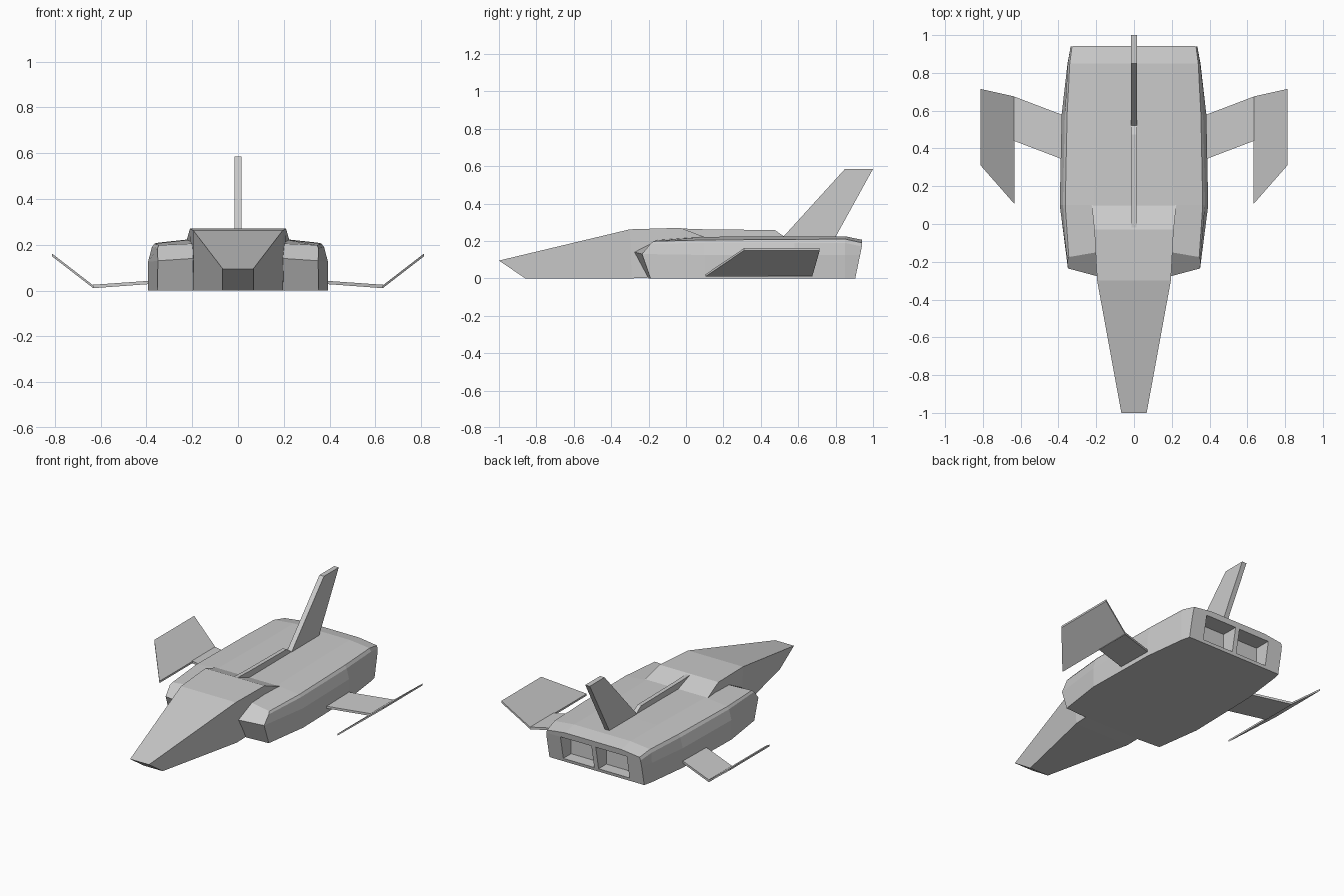
import bpy, bmesh

if "Cube" in bpy.data.objects:
    bpy.data.objects.remove(bpy.data.objects["Cube"])


def make(name, verts, faces):
    mesh = bpy.data.meshes.new(name)
    mesh.from_pydata(verts, [], faces)
    bm = bmesh.new()
    bm.from_mesh(mesh)
    bmesh.ops.recalc_face_normals(bm, faces=bm.faces)
    bm.to_mesh(mesh)
    bm.free()
    ob = bpy.data.objects.new(name, mesh)
    bpy.context.collection.objects.link(ob)
    return ob


def loft(name, rings, cap_front=True):
    n = len(rings[0])
    verts = [p for r in rings for p in r]
    faces = [(k * n + i, k * n + (i + 1) % n, (k + 1) * n + (i + 1) % n, (k + 1) * n + i)
             for k in range(len(rings) - 1) for i in range(n)]
    faces.append(tuple(range(len(verts) - n, len(verts))))
    if cap_front:
        faces.append(tuple(range(n)))
    return verts, faces


def mirrored(half):
    return half + [(-x, y, z) for x, y, z in reversed(half)]


def slab(name, profile, half_width):
    # side profile (y, z) extruded across x
    return make(name, *loft(name, [[(s * half_width, y, z) for y, z in profile] for s in (-1, 1)]))


def box(name, x0, x1, y0, y1, z0, z1):
    return make(name, *loft(name, [[(x0, y, z0), (x1, y, z0), (x1, y, z1), (x0, y, z1)]
                                   for y in (y0, y1)]))


# Main hull: half sections from inner bottom round to inner top
halves = [
    [(.2, -.20, 0), (.352, -.19, 0), (.35, -.235, .13),
     (.352, -.19, .185), (.345, -.175, .198), (.2, -.15, .205)],
    [(.2, .1, 0), (.393, .1, 0), (.393, .1, .125),
     (.376, .1, .19), (.364, .1, .205), (.21, .1, .222)],
    [(.2, .58, 0), (.383, .58, 0), (.383, .58, .125),
     (.366, .58, .19), (.354, .58, .208), (.2, .58, .224)],
    [(.2, .85, 0), (.35, .85, 0), (.352, .85, .125),
     (.35, .85, .19), (.34, .85, .21), (.2, .85, .225)],
    [(.2, .905, 0), (.337, .905, 0), (.337, .931, .125),
     (.335, .94, .17), (.328, .941, .19), (.2, .942, .206)],
]
verts, faces = loft("hull", [mirrored(h) for h in halves], cap_front=False)
# Folded pod fronts
a = len(verts)
verts += [(.2, -.275, .14), (-.2, -.275, .14)]
faces += [(0, 1, 2, a), (a, 2, 3, 4, 5), (11, a + 1, 9, 10), (a + 1, 6, 7, 8, 9),
          (0, a, a + 1, 11), (a, 5, 6, a + 1)]
hull = make("hull", verts, faces)

# Twin exhaust recesses
for s, side in ((1, "right"), (-1, "left")):
    x0, x1 = sorted((s * .015, s * .235))
    cutter = box("exhaust_cutter_" + side, x0, x1, .83, 1.02, .02, .17)
    cutter.hide_render = True
    cutter.hide_viewport = False
    cutter.display_type = 'WIRE'
    mod = hull.modifiers.new("exhaust_" + side, 'BOOLEAN')
    mod.object = cutter
    mod.operation = 'DIFFERENCE'
    mod.solver = 'EXACT'

# Nose and cockpit wedge
nose = [
    [(.067, -.86, 0), (.067, -1, .095)],
    [(.195, -.29, 0), (.195, -.3, .262)],
    [(.2, -.03, .01), (.21, -.03, .27)],
    [(.2, .1, .01), (.224, .1, .221)],
]
make("nose", *loft("nose", [mirrored(h) for h in nose]))

# Spine ridge and tail fin
slab("spine_ridge", [(-.02, .2), (-.02, .266), (.1, .262), (.475, .258), (.53, .22), (.53, .2)], .013)
slab("tail_fin", [(.49, .19), (.52, .222), (.85, .585), (1, .585), (.8, .222), (.78, .19)], .016)

# Cranked wings: stations x, front y, rear y, bottom z, top z
for s, side in ((1, "right"), (-1, "left")):
    inner = [(.32, .32, .555, .033, .047), (.635, .44, .675, .01, .025)]
    tip = [(.632, .105, .675, .01, .022), (.812, .31, .715, .149, .161)]
    for part, stations in (("wing_", inner), ("winglet_", tip)):
        rings = [[(s * x, y0, z0), (s * x, y1, z0), (s * x, y1, z1), (s * x, y0, z1)]
                 for x, y0, y1, z0, z1 in stations]
        make(part + side, *loft(part, rings))
